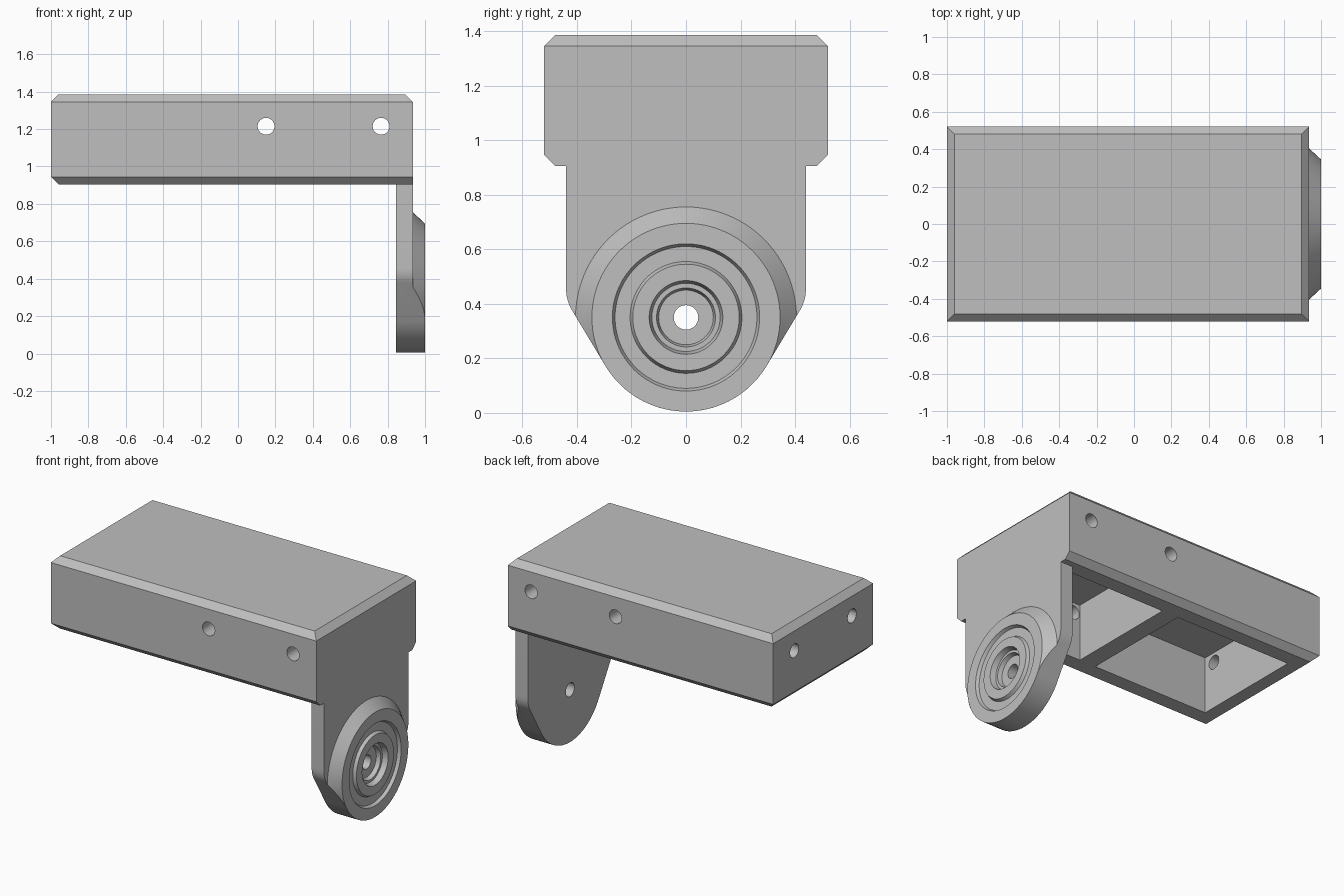
import bpy, bmesh
from math import sin, cos, radians, pi
from mathutils import Matrix, Vector

cube = bpy.data.objects.get("Cube")
if cube:
    bpy.data.objects.remove(cube)

grey = bpy.data.materials.new("plain grey")
grey.use_nodes = True
colour = (0.52, 0.52, 0.52, 1)
grey.diffuse_color = colour
grey.node_tree.nodes["Principled BSDF"].inputs["Base Color"].default_value = colour

HUB_Z = 0.35
END = 0.935          # outer face of the bracket end


def finish(bm, name):
    bmesh.ops.recalc_face_normals(bm, faces=bm.faces)
    mesh = bpy.data.meshes.new(name)
    bm.to_mesh(mesh)
    bm.free()
    mesh.materials.append(grey)
    obj = bpy.data.objects.new(name, mesh)
    bpy.context.collection.objects.link(obj)
    return obj


def box(name, lo, hi, chamfer=0):
    bm = bmesh.new()
    lo, hi = Vector(lo), Vector(hi)
    bmesh.ops.create_cube(bm, size=1)
    for v in bm.verts:
        v.co = (lo + hi) / 2 + v.co * (hi - lo)
    if chamfer:
        # every horizontal edge except the lower one that meets the bracket
        edges = []
        for e in bm.edges:
            a, b = (v.co for v in e.verts)
            lower_end = a.x == b.x == max(v.co.x for v in bm.verts) and a.z < (lo.z + hi.z) / 2
            if abs(a.z - b.z) < 1e-5 and not lower_end:
                edges.append(e)
        bmesh.ops.bevel(bm, geom=edges, offset=chamfer, segments=1, affect='EDGES')
    return finish(bm, name)


def rod(name, centre, axis, radius, length):
    bm = bmesh.new()
    turn = Vector((0, 0, 1)).rotation_difference(Vector(axis)).to_matrix().to_4x4()
    bmesh.ops.create_cone(bm, cap_ends=True, segments=32, radius1=radius, radius2=radius,
                          depth=length, matrix=Matrix.Translation(centre) @ turn)
    return finish(bm, name)


def prism(name, outline, x0, x1):
    bm = bmesh.new()
    face = bm.faces.new([bm.verts.new((x0, y, z)) for y, z in outline])
    new = bmesh.ops.extrude_face_region(bm, geom=[face])["geom"]
    bmesh.ops.translate(bm, vec=(x1 - x0, 0, 0),
                        verts=[g for g in new if isinstance(g, bmesh.types.BMVert)])
    return finish(bm, name)


def lathe(name, profile, steps=96):
    bm = bmesh.new()
    verts = [bm.verts.new((x, 0, HUB_Z + r)) for r, x in profile]
    edges = [bm.edges.new(pair) for pair in zip(verts, verts[1:])]
    bmesh.ops.spin(bm, geom=verts + edges, cent=(0, 0, HUB_Z), axis=(1, 0, 0),
                   angle=2 * pi, steps=steps)
    bmesh.ops.remove_doubles(bm, verts=bm.verts, dist=1e-5)
    return finish(bm, name)


def combine(target, tool, operation):
    mod = target.modifiers.new(operation, 'BOOLEAN')
    mod.operation, mod.solver, mod.object = operation, 'EXACT', tool
    bpy.context.view_layer.objects.active = target
    bpy.ops.object.modifier_apply(modifier=mod.name)
    bpy.data.objects.remove(tool)


# Housing with chamfered rims and two open bays underneath
housing = box("bracket_housing", (-1, -0.52, 0.905), (END, 0.52, 1.385), chamfer=0.04)
for x0, x1 in ((-0.87, -0.02), (0.10, 0.83)):
    combine(housing, box("bay", (x0, -0.38, 0.8), (x1, 0.38, 1.28)), 'DIFFERENCE')

# Cross holes through the long walls and screw holes in the far end
for x in (0.15, 0.765):
    combine(housing, rod("hole", (x, 0, 1.215), (0, 1, 0), 0.045, 1.2), 'DIFFERENCE')
for y in (-0.3, 0.3):
    combine(housing, rod("hole", (-0.95, y, 1.215), (1, 0, 0), 0.045, 0.3), 'DIFFERENCE')

# Hanging plate outline: straight sides, soft shoulders, round foot
half = [(0.44, 1.0)]
a, b, c = Vector((0.44, 0.46)), Vector((0.44, 0.414)), Vector((0.42, 0.38))
for i in range(9):
    t = i / 8
    half.append(tuple(a * (1 - t) ** 2 + b * 2 * t * (1 - t) + c * t * t))
for i in range(24):
    ang = radians(-31 - 59 * i / 24)
    half.append((0.345 * cos(ang), HUB_Z + 0.345 * sin(ang)))
outline = half + [(0, HUB_Z - 0.345)] + [(-y, z) for y, z in reversed(half)]
plate = prism("hanging_plate", outline, 0.845, 1.1)

# Flat slab plus tapered boss with ring groove and stepped socket, trimmed to the outline
limit = box("slab", (0.7, -0.7, -0.2), (END, 0.7, 1.2))
boss = lathe("boss", [(0, 0.9), (0.405, 0.9), (0.405, END), (0.345, 1), (0.27, 1),
                      (0.26, 0.98), (0.205, 0.98), (0.195, 1), (0.135, 1),
                      (0.125, 0.965), (0.108, 0.965), (0.1, 0.938), (0, 0.938)])
combine(limit, boss, 'UNION')
combine(plate, limit, 'INTERSECT')
combine(plate, rod("hole", (0.9, 0, HUB_Z), (1, 0, 0), 0.045, 0.4), 'DIFFERENCE')
combine(housing, plate, 'UNION')

# Crisp edges with smooth round surfaces
bpy.ops.object.select_all(action='DESELECT')
housing.select_set(True)
bpy.context.view_layer.objects.active = housing
bpy.ops.object.shade_smooth_by_angle(angle=radians(25))
